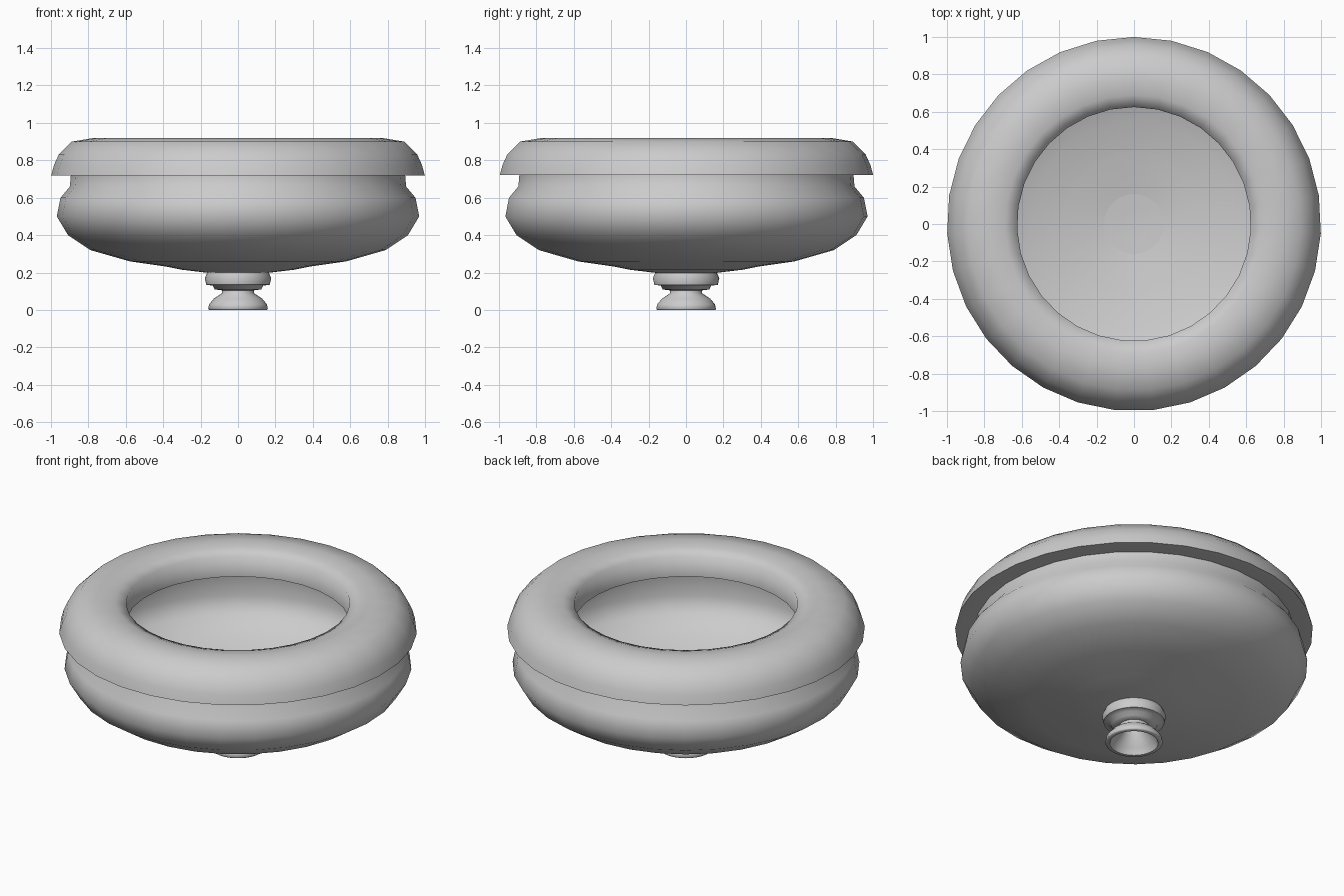
import bpy, bmesh, math

SIDES = 31

cube = bpy.data.objects.get("Cube")
if cube:
    bpy.data.objects.remove(cube, do_unlink=True)


def lathe(name, profile, closed=False, flip=False, angle=80):
    """Turn a (radius, height) profile round the z axis; radius 0 makes a pole."""
    bm = bmesh.new()
    rings = []
    for r, z in profile:
        if r == 0:
            rings.append([bm.verts.new((0, 0, z))] * SIDES)
            continue
        ring = []
        for i in range(SIDES):
            a = math.pi / 2 + math.tau * i / SIDES
            ring.append(bm.verts.new((r * math.cos(a), r * math.sin(a), z)))
        rings.append(ring)
    pairs = list(zip(rings, rings[1:]))
    if closed:
        pairs.append((rings[-1], rings[0]))
    for low, high in pairs:
        for i in range(SIDES):
            j = (i + 1) % SIDES
            corners = [low[i], low[j], high[j], high[i]]
            bm.faces.new(list(dict.fromkeys(corners)))
    if closed:
        bmesh.ops.recalc_face_normals(bm, faces=bm.faces)
    elif flip:
        bmesh.ops.reverse_faces(bm, faces=bm.faces)
    mesh = bpy.data.meshes.new(name)
    bm.to_mesh(mesh)
    bm.free()
    obj = bpy.data.objects.new(name, mesh)
    bpy.context.collection.objects.link(obj)
    bpy.ops.object.select_all(action='DESELECT')
    obj.select_set(True)
    bpy.context.view_layer.objects.active = obj
    bpy.ops.object.shade_smooth_by_angle(angle=math.radians(angle))
    return obj


# Rounded, overhanging rim with a flat underside
lathe("rim", [(.625, .757), (.625, .885), (.69, .91), (.77, .92), (.89, .9),
              (.96, .83), (.985, .775), (1, .72), (.88, .72)], closed=True)

# Outer wall of the bowl, with a waist below the rim
lathe("bowl_outside", [(.16, .2), (.58, .26), (.79, .32), (.91, .4),
                       (.97, .5), (.95, .6), (.9, .66), (.895, .72)])

# Shallow dish inside the bowl, reaching under the rim
lathe("bowl_inside", [(0, .19), (.15, .197), (.3, .215), (.55, .265),
                      (.75, .33), (.87, .41), (.93, .5), (.88, .66),
                      (.88, .72)], flip=True)

# Turned hollow foot with a collar, a narrow neck and a flared base
lathe("foot", [(.165, .2), (.178, .17), (.17, .135), (.135, .13), (.125, .11),
               (.085, .105), (.085, .09), (.13, .06), (.155, .03), (.16, .005),
               (.155, 0), (.135, 0), (.12, .04), (.07, .09), (.07, .195)],
      closed=True, angle=60)
